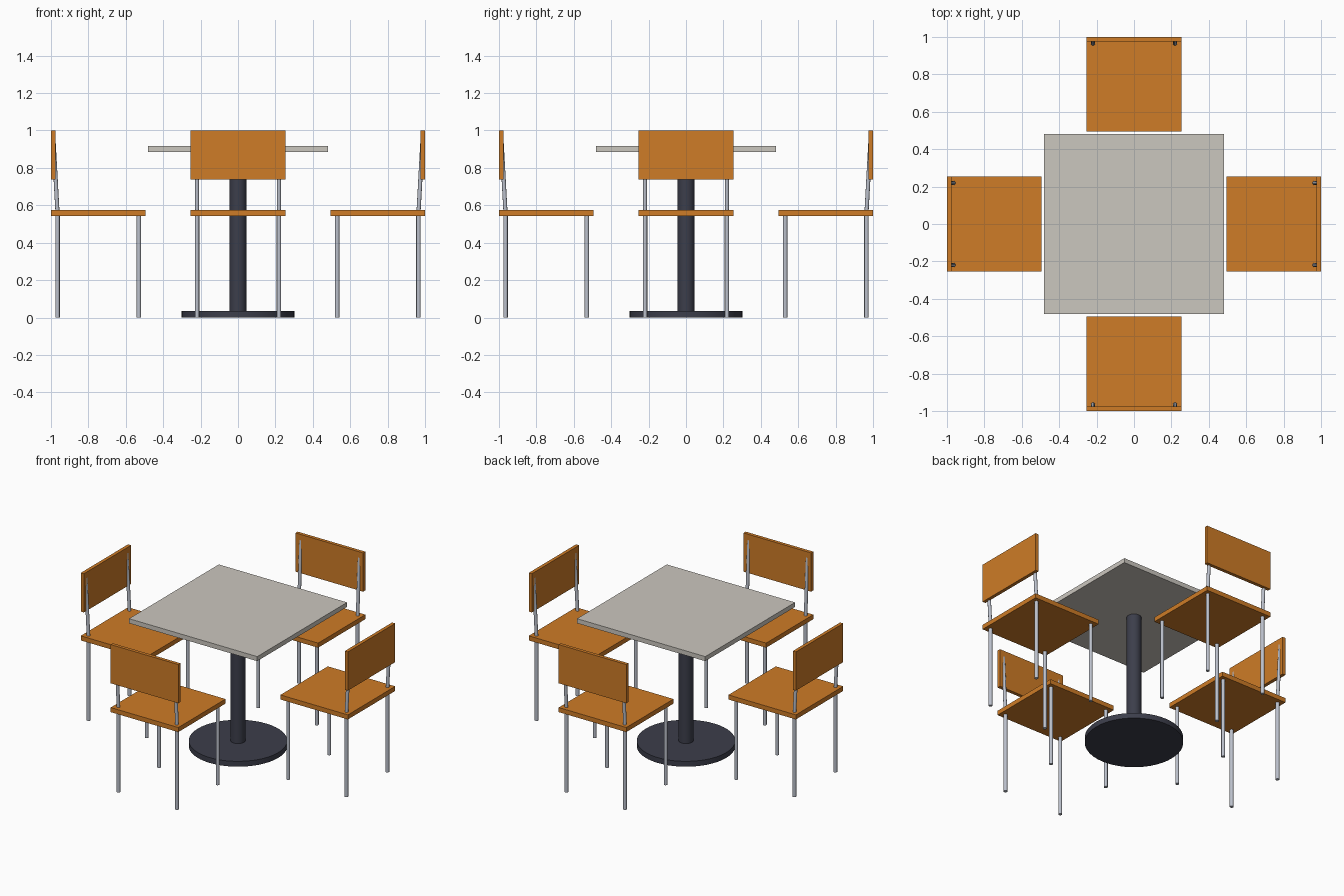
import bpy
from math import pi, radians
from mathutils import Matrix, Vector

default = bpy.data.objects.get("Cube")
if default:
    bpy.data.objects.remove(default, do_unlink=True)


def material(name, colour, metallic=0.0):
    mat = bpy.data.materials.new(name)
    mat.use_nodes = True
    mat.diffuse_color = (*colour, 1)
    shader = mat.node_tree.nodes["Principled BSDF"]
    shader.inputs["Base Color"].default_value = (*colour, 1)
    shader.inputs["Metallic"].default_value = metallic
    return mat


ORANGE = material("orange_laminate", (0.62, 0.2, 0.02))
STONE = material("pale_stone", (0.6, 0.57, 0.52))
STEEL = material("steel", (0.5, 0.53, 0.6))
IRON = material("dark_iron", (0.045, 0.048, 0.07))


def finish(name, mat, turn):
    obj = bpy.context.object
    obj.name = name
    obj.data.materials.append(mat)
    obj.matrix_world = turn @ obj.matrix_basis
    return obj


def box(name, low, high, mat, turn=Matrix()):
    low, high = Vector(low), Vector(high)
    bpy.ops.mesh.primitive_cube_add(size=1)
    obj = bpy.context.object
    obj.data.transform(Matrix.Translation((low + high) / 2) @ Matrix.Diagonal((*(high - low), 1)))
    return finish(name, mat, turn)


def rod(name, start, end, radius, mat, sides=16, turn=Matrix()):
    start, end = Vector(start), Vector(end)
    axis = end - start
    bpy.ops.mesh.primitive_cylinder_add(vertices=sides, radius=radius, depth=axis.length)
    obj = bpy.context.object
    tilt = axis.to_track_quat("Z", "Y").to_matrix().to_4x4()
    obj.data.transform(Matrix.Translation((start + end) / 2) @ tilt)
    bpy.ops.object.shade_smooth_by_angle(angle=radians(40))
    return finish(name, mat, turn)


# Pedestal table
HALF_TOP = 0.48
box("table_top", (-HALF_TOP, -HALF_TOP, 0.885), (HALF_TOP, HALF_TOP, 0.916), STONE)
rod("table_column", (0, 0, 0.03), (0, 0, 0.885), 0.045, IRON, 32)
rod("table_base", (0, 0, 0), (0, 0, 0.036), 0.302, IRON, 48)

# Chairs, each facing the table
HALF_SEAT, LEG_X, LEG_R = 0.253, 0.219, 0.012
FRONT_Y, BACK_Y = 0.53, 0.965


def chair(place, angle):
    turn = Matrix.Rotation(angle, 4, "Z")
    box(place + "_chair_seat", (-HALF_SEAT, 0.495, 0.543), (HALF_SEAT, 1, 0.574), ORANGE, turn)
    box(place + "_chair_backrest", (-HALF_SEAT, 0.977, 0.738), (HALF_SEAT, 1, 1), ORANGE, turn)
    for side, x in (("left", -LEG_X), ("right", LEG_X)):
        for end, y in (("front", FRONT_Y), ("back", BACK_Y)):
            rod(f"{place}_chair_{end}_{side}_leg", (x, y, 0), (x, y, 0.545), LEG_R, STEEL, turn=turn)
        rod(f"{place}_chair_{side}_back_support", (x, BACK_Y, 0.56), (x, 0.987, 0.96),
            0.011, STEEL, turn=turn)


for i, place in enumerate(("back", "right", "front", "left")):
    chair(place, i * pi / 2)
